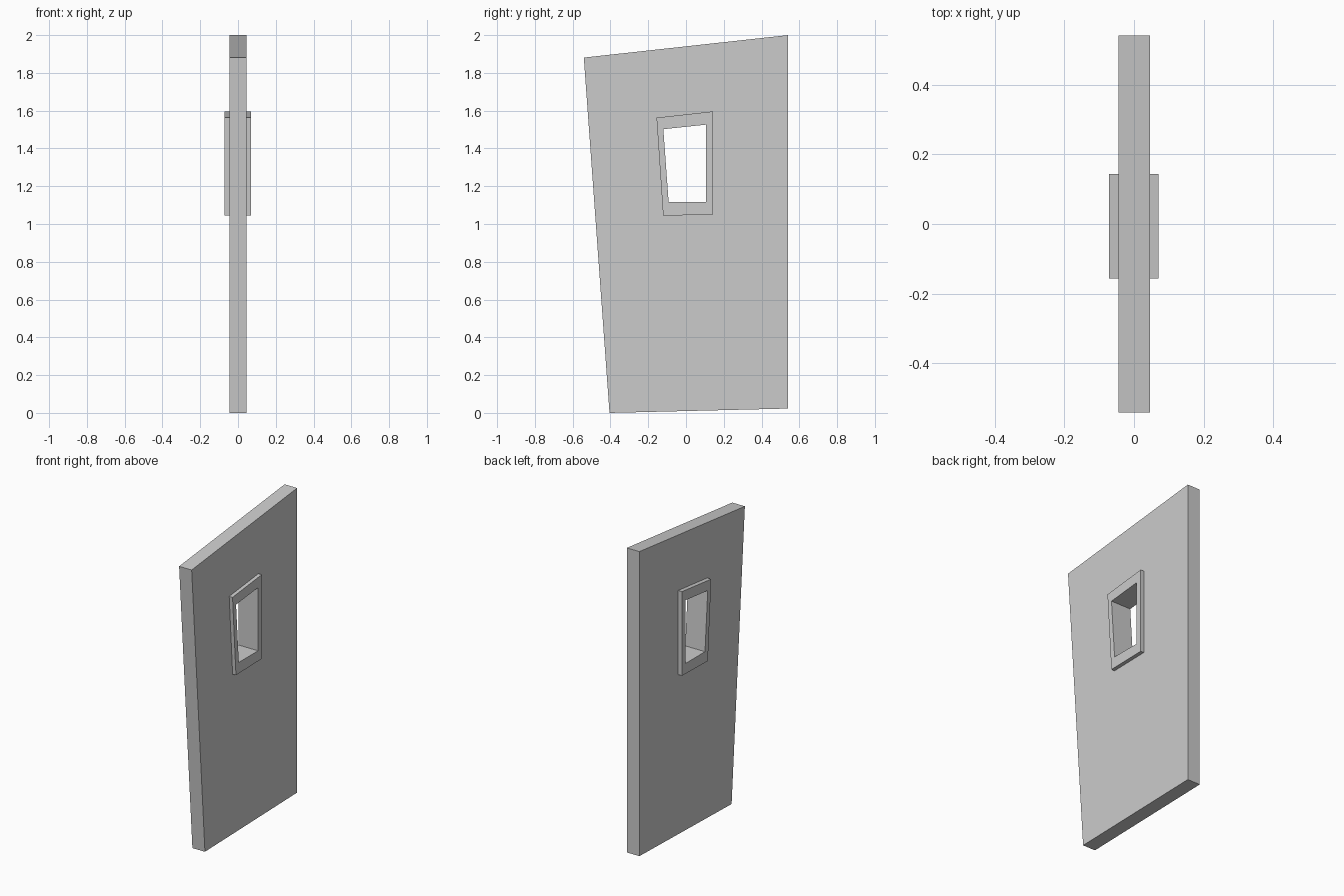
import bpy
import bmesh

if "Cube" in bpy.data.objects:
    bpy.data.objects.remove(bpy.data.objects["Cube"])

# Four-corner outlines in (y, z): bottom left, bottom right, top right, top left
DOOR = [(-0.405, 0.0), (0.541, 0.023), (0.541, 2.0), (-0.541, 1.881)]
FRAME = [(-0.121, 1.044), (0.144, 1.05), (0.144, 1.596), (-0.156, 1.563)]
HOLE = [(-0.092, 1.116), (0.106, 1.116), (0.106, 1.526), (-0.12, 1.502)]

# Depths in x of the slab and of the raised window surround
SLAB_BACK, SLAB_FRONT = -0.044, 0.046
TRIM_BACK, TRIM_FRONT = -0.072, 0.07


def bridge_outlines(name, steps):
    """Skin quads between successive (outline, x) rings."""
    bm = bmesh.new()
    rings = [[bm.verts.new((x, y, z)) for y, z in outline] for outline, x in steps]
    for a, b in zip(rings, rings[1:]):
        for i in range(4):
            j = (i + 1) % 4
            bm.faces.new((a[i], a[j], b[j], b[i]))
    mesh = bpy.data.meshes.new(name)
    bm.to_mesh(mesh)
    bm.free()
    obj = bpy.data.objects.new(name, mesh)
    bpy.context.collection.objects.link(obj)
    return obj


# Crooked door slab, open where the window surround sits
bridge_outlines("door_panel", [
    (FRAME, SLAB_BACK), (DOOR, SLAB_BACK),
    (DOOR, SLAB_FRONT), (FRAME, SLAB_FRONT),
])

# Window surround, raised on both faces and lining the opening
bridge_outlines("window_frame", [
    (FRAME, SLAB_FRONT), (FRAME, TRIM_FRONT), (HOLE, TRIM_FRONT),
    (HOLE, TRIM_BACK), (FRAME, TRIM_BACK), (FRAME, SLAB_BACK),
])
